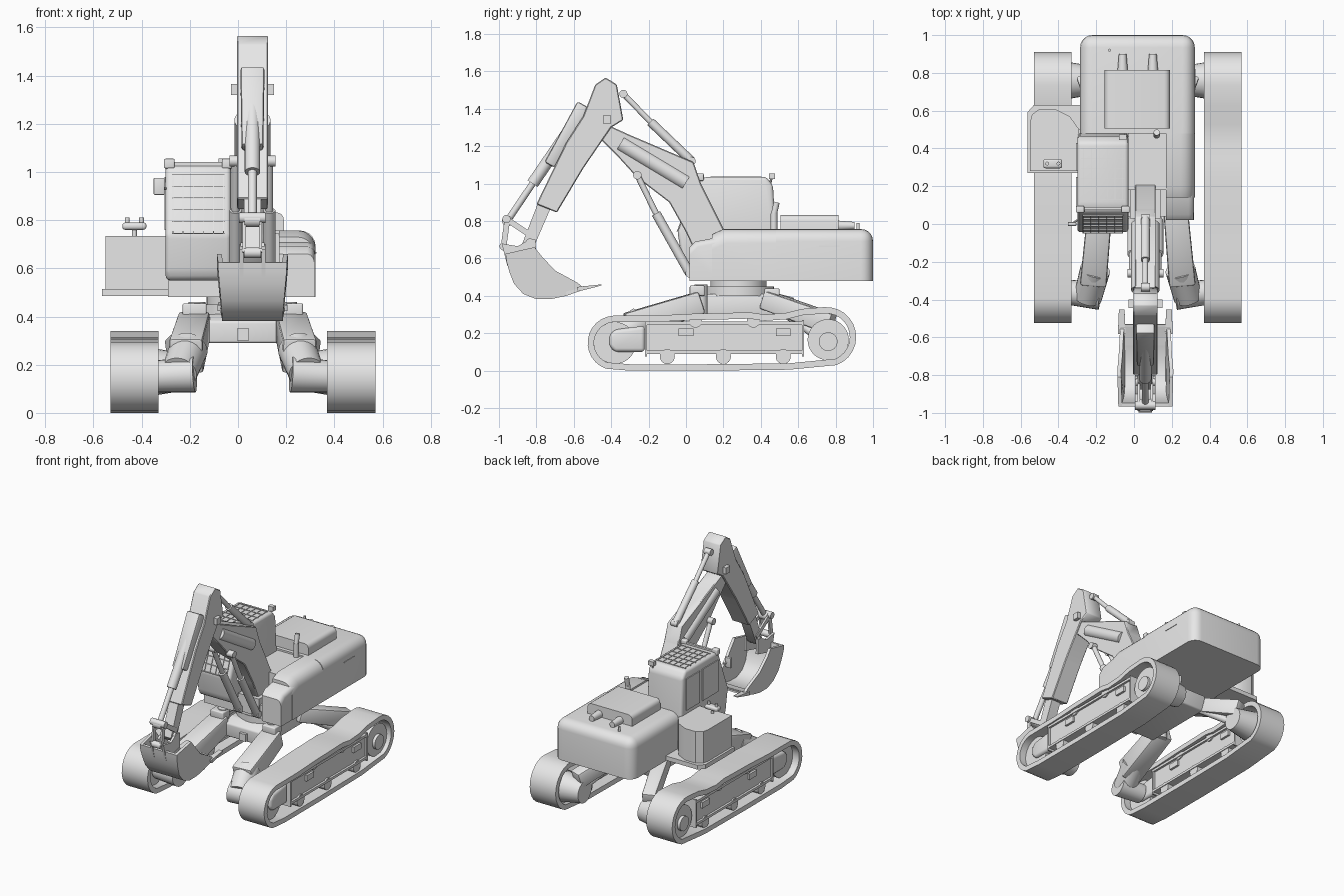
import bpy, bmesh, math
from mathutils import Vector

grey = bpy.data.materials.new("light_grey")
grey.diffuse_color = (0.8, 0.8, 0.8, 1)
CX, AX = 0.02, 0.06          # chassis centre line, digging arm centre line


def finish(name, bm, angle=35):
    bmesh.ops.recalc_face_normals(bm, faces=bm.faces[:])
    me = bpy.data.meshes.new(name)
    bm.to_mesh(me)
    bm.free()
    ob = bpy.data.objects.new(name, me)
    bpy.context.collection.objects.link(ob)
    me.materials.append(grey)
    bpy.ops.object.select_all(action='DESELECT')
    ob.select_set(True)
    bpy.context.view_layer.objects.active = ob
    bpy.ops.object.shade_smooth_by_angle(angle=math.radians(angle))
    return ob


def bevel(bm, r, pick=lambda e: True, seg=3):
    bmesh.ops.bevel(bm, geom=[e for e in bm.edges if pick(e)], offset=r,
                    segments=seg, profile=0.5, affect='EDGES')


def prism(name, pts, lo, hi, axis='x', r=0, pick=lambda e: True, seg=3):
    """Extrude a (y,z) outline along x, or an (x,y) outline along z."""
    bm = bmesh.new()
    put = (lambda p, t: (t, *p)) if axis == 'x' else (lambda p, t: (*p, t))
    a = [bm.verts.new(put(p, lo)) for p in pts]
    b = [bm.verts.new(put(p, hi)) for p in pts]
    bm.faces.new(a)
    bm.faces.new(b)
    for i in range(len(pts)):
        j = (i + 1) % len(pts)
        bm.faces.new((a[i], a[j], b[j], b[i]))
    bmesh.ops.recalc_face_normals(bm, faces=bm.faces[:])
    if r:
        bevel(bm, r, pick, seg)
    return finish(name, bm)


def box(name, x0, x1, y0, y1, z0, z1, **kw):
    return prism(name, [(y0, z0), (y1, z0), (y1, z1), (y0, z1)], x0, x1, **kw)


def cyl(name, p, q, r, r2=None, n=24):
    p, q = Vector(p), Vector(q)
    bm = bmesh.new()
    bmesh.ops.create_cone(bm, cap_ends=True, segments=n, radius1=r,
                          radius2=r if r2 is None else r2, depth=(q - p).length)
    bm.transform((q - p).to_track_quat('Z', 'Y').to_matrix().to_4x4())
    bmesh.ops.translate(bm, verts=bm.verts, vec=(p + q) / 2)
    return finish(name, bm)


def beam(name, p, q, w0, h0, w1, h1, r=0.012):
    """Tapered box from p to q, its width kept level."""
    p, q = Vector(p), Vector(q)
    d = (q - p).normalized()
    side = d.cross(Vector((0, 0, 1))).normalized()
    up = side.cross(d)
    bm = bmesh.new()
    rings = [[bm.verts.new(c + side * w * i / 2 + up * h * j / 2)
              for i, j in ((-1, -1), (1, -1), (1, 1), (-1, 1))]
             for c, w, h in ((p, w0, h0), (q, w1, h1))]
    for v in rings:
        bm.faces.new(v)
    for i in range(4):
        j = (i + 1) % 4
        bm.faces.new((rings[0][i], rings[0][j], rings[1][j], rings[1][i]))
    bmesh.ops.recalc_face_normals(bm, faces=bm.faces[:])
    if r:
        bevel(bm, r, seg=2)
    return finish(name, bm)


def ram(name, x, p, m, q, r, rod):
    """Hydraulic cylinder: barrel p-m, rod m-q, pins at both ends."""
    cyl(name + "_barrel", (x, *p), (x, *m), r)
    cyl(name + "_rod", (x, *m), (x, *q), rod)
    for e in (p, q):
        cyl(name + "_pin", (x - r, *e), (x + r, *e), r * 0.9)


def band(name, pts, t, x0, x1, closed=True):
    """Sheet of thickness t following a counter-clockwise (y,z) path."""
    n, bm, rows = len(pts), bmesh.new(), []
    for i, p in enumerate(pts):
        a = pts[i - 1] if closed or i else p
        b = pts[(i + 1) % n] if closed or i < n - 1 else p
        d = (Vector(b) - Vector(a)).normalized()
        q = (p[0] - d.y * t, p[1] + d.x * t)
        rows.append([bm.verts.new((x, *c)) for x, c in
                     ((x0, p), (x1, p), (x1, q), (x0, q))])
    for i in range(n if closed else n - 1):
        for k in range(4):
            m = (k + 1) % 4
            s, u = rows[i], rows[(i + 1) % n]
            bm.faces.new((s[k], s[m], u[m], u[k]))
    if not closed:
        bm.faces.new(rows[0])
        bm.faces.new(rows[-1])
    return finish(name, bm)


def arc(cy, cz, r, a0, a1, n):
    return [(cy + r * math.cos(math.radians(a0 + (a1 - a0) * i / n)),
             cz + r * math.sin(math.radians(a0 + (a1 - a0) * i / n))) for i in range(n + 1)]


# --- crawler tracks and legs, mirrored about the chassis centre
path = (arc(0.75, 0.18, 0.16, -70, 95, 12)
        + [(0.62, 0.33), (0.53, 0.308), (0.42, 0.30), (0.34, 0.312), (0.2, 0.308), (0.05, 0.305), (-0.15, 0.295)]
        + arc(-0.38, 0.148, 0.146, 95, 250, 12) + [(-0.3, 0.0), (0.1, 0.0), (0.55, 0.005)])
for s in (-1, 1):
    X = lambda d: CX + s * d
    span = sorted((X(0.35), X(0.55)))
    mid = X(0.45)
    band("track_belt", path, 0.034, *span)
    box("track_frame", mid - 0.075, mid + 0.075, -0.22, 0.63, 0.09, 0.262)
    for z in (0.09, 0.245):
        box("frame_flange", mid - 0.09, mid + 0.09, -0.22, 0.63, z, z + 0.017)
    for y in (-0.22, 0.62):
        box("frame_end_plate", mid - 0.09, mid + 0.09, y, y + 0.012, 0.075, 0.27)
    prism("idler_yoke", [(-0.22, 0.1), (-0.22, 0.24), (-0.38, 0.22), (-0.41, 0.19), (-0.41, 0.13), (-0.38, 0.1)],
          mid - 0.07, mid + 0.07, r=0.02)
    cyl("idler_wheel", (mid - 0.05, -0.38, 0.148), (mid + 0.05, -0.38, 0.148), 0.112, n=32)
    cyl("sprocket", (mid - 0.07, 0.76, 0.165), (mid + 0.07, 0.76, 0.165), 0.11, n=32)
    cyl("sprocket_hub", (mid - 0.09, 0.76, 0.155), (mid + 0.09, 0.76, 0.155), 0.05)
    for y in (-0.1, 0.2, 0.52):
        cyl("lower_roller", (mid - 0.085, y, 0.075), (mid + 0.085, y, 0.075), 0.04)
    for y in (0.05, 0.36):
        cyl("carrier_roller", (mid - 0.085, y, 0.265), (mid + 0.085, y, 0.265), 0.035)
    for y in (0.0, 0.52):
        box("frame_lug", mid - 0.09, mid + 0.09, y - 0.04, y + 0.04, 0.185, 0.225)
    # swinging legs
    beam("front_leg", (X(0.20), 0.08, 0.365), (X(0.235), -0.31, 0.235), 0.13, 0.12, 0.14, 0.15)
    cyl("front_leg_sleeve", (X(0.225), -0.24, 0.265), (X(0.265), -0.39, 0.165), 0.08, 0.075)
    cyl("front_leg_axle", (X(0.20), -0.38, 0.16), (X(0.38), -0.36, 0.15), 0.075, 0.065)
    box("leg_bracket", X(0.20) - 0.05, X(0.20) + 0.05, 0.02, 0.1, 0.40, 0.455, r=0.008)
    cyl("leg_pivot", (X(0.19), 0.08, 0.3), (X(0.19), 0.08, 0.46), 0.035)
    beam("rear_leg", (X(0.14), 0.42, 0.38), (X(0.28), 0.78, 0.25), 0.10, 0.10, 0.09, 0.11)
    cyl("rear_leg_brace", (X(0.14), 0.5, 0.33), (X(0.29), 0.74, 0.16), 0.025)
    box("rear_bracket", X(0.15) - 0.04, X(0.15) + 0.04, 0.42, 0.5, 0.34, 0.44, r=0.008)
    cyl("travel_motor", (X(0.23), 0.76, 0.17), (X(0.38), 0.76, 0.17), 0.075, 0.1)

# --- chassis centre and slewing ring
prism("carbody", [(0.04, 0.29), (0.55, 0.29), (0.58, 0.39), (0.5, 0.41), (0.1, 0.41), (0.04, 0.38)],
      CX - 0.15, CX + 0.15, r=0.01)
box("tow_lug", CX - 0.025, CX + 0.025, 0.02, 0.05, 0.30, 0.35)
cyl("slew_ring", (CX, 0.28, 0.40), (CX, 0.28, 0.45), 0.19, n=40)
cyl("slew_bearing", (CX, 0.28, 0.44), (CX, 0.28, 0.49), 0.15, n=40)

# --- upper body
def rear_or_top(e):
    a, b = (v.co for v in e.verts)
    rear = a.y > 0.99 and b.y > 0.99 and (abs(a.x - b.x) < 1e-4 or a.z + b.z > 1.5)
    return rear or (a.z > 0.75 and b.z > 0.75 and abs(a.x - b.x) < 1e-4)


box("counterweight", -0.285, 0.322, 0.48, 1.0, 0.48, 0.757, r=0.065, pick=rear_or_top, seg=5)
box("deck", -0.29, 0.3, 0.04, 0.5, 0.48, 0.575)
box("centre_cover", -0.03, 0.175, 0.18, 0.5, 0.5, 0.745)
box("boom_mount", -0.02, 0.14, 0.03, 0.2, 0.5, 0.62)
outer_top = lambda e: all(v.co.x > 0.3 and v.co.z > 0.65 for v in e.verts)
prism("side_housing", [(0.14, 0.48), (0.5, 0.48), (0.5, 0.757), (0.2, 0.757), (0.14, 0.73)],
      0.17, 0.322, r=0.075, seg=5, pick=outer_top)
prism("side_housing_step", [(0.02, 0.48), (0.18, 0.48), (0.18, 0.715), (0.05, 0.69), (0.02, 0.66)],
      0.17, 0.318, r=0.03, pick=outer_top)
box("engine_hood", -0.155, 0.19, 0.505, 0.815, 0.74, 0.832, r=0.03, seg=4,
    pick=lambda e: all(v.co.z > 0.8 for v in e.verts) and abs(e.verts[0].co.x - e.verts[1].co.x) < 1e-4)
for x in (-0.06, 0.1):
    cyl("rear_duct", (x, 0.8, 0.775), (x, 0.9, 0.775), 0.028, 0.02)
cyl("exhaust_pipe", (0.12, 0.47, 0.72), (0.12, 0.47, 0.84), 0.018)
cyl("exhaust_tip", (0.12, 0.47, 0.835), (0.12, 0.485, 0.9), 0.016)
cyl("rear_post", (-0.13, 0.92, 0.74), (-0.13, 0.92, 0.79), 0.008)
box("side_vent", 0.32, 0.326, 0.71, 0.82, 0.662, 0.668)

# --- left side platform with storage box, rounded at the rear
prism("platform", [(-0.565, 0.27), (-0.28, 0.27), (-0.28, 0.63), (-0.53, 0.63), (-0.565, 0.59)], 0.485, 0.515, 'z')
prism("storage_box", [(-0.55, 0.28), (-0.29, 0.28), (-0.29, 0.50), (-0.34, 0.57), (-0.42, 0.61), (-0.50, 0.61),
                      (-0.54, 0.58), (-0.55, 0.54)], 0.51, 0.735, 'z')
cyl("lamp_post", (-0.43, 0.32, 0.73), (-0.43, 0.32, 0.77), 0.01)
box("lamp", -0.48, -0.38, 0.295, 0.345, 0.76, 0.79, r=0.012)
for x in (-0.46, -0.4):
    cyl("lamp_knob", (x, 0.32, 0.78), (x, 0.32, 0.81), 0.01)

# --- cab
prism("cab", [(-0.02, 0.585), (-0.045, 0.74), (0.06, 1.02), (0.1, 1.035), (0.43, 1.035), (0.465, 0.99), (0.48, 0.74),
              (0.48, 0.55), (0.0, 0.55)], -0.3, -0.03, r=0.018)
slope = lambda t: (-0.046 + 0.092 * t, 0.745 + 0.245 * t)
for i in range(6):
    x = -0.27 + 0.042 * i
    beam("front_guard_upright", (x, *slope(0)), (x, *slope(1)), 0.003, 0.006, 0.003, 0.006, 0)
    t = i / 5
    box("front_guard_bar", -0.273, -0.057, slope(t)[0] - 0.004, slope(t)[0] + 0.004,
        slope(t)[1] - 0.0015, slope(t)[1] + 0.0015)
    box("roof_guard_bar", -0.28, -0.05, 0.13 + 0.054 * i, 0.133 + 0.054 * i, 1.03, 1.039)
    box("roof_guard_rail", x, x + 0.003, 0.13, 0.403, 1.03, 1.039)
box("roof_front_bar", -0.29, -0.035, 0.075, 0.09, 1.025, 1.042)
for x in (-0.285, -0.045):
    box("work_light", x - 0.022, x + 0.022, 0.06, 0.095, 1.015, 1.055, r=0.006)
box("door_window", -0.306, -0.298, 0.08, 0.25, 0.76, 0.98)
box("rear_side_window", -0.306, -0.298, 0.28, 0.43, 0.76, 0.98)
cyl("mirror_stay", (-0.3, 0.02, 0.93), (-0.33, 0.0, 0.94), 0.006, n=10)
box("mirror", -0.35, -0.305, -0.01, 0.01, 0.905, 0.975, r=0.004)
cyl("beacon_post", (-0.06, 0.45, 1.0), (-0.06, 0.46, 1.04), 0.006, n=10)
box("rear_light", -0.08, -0.04, 0.445, 0.475, 1.025, 1.055)

# --- boom and its rams
prism("boom", [(-0.46, 1.29), (-0.41, 1.31), (-0.3, 1.26), (0.04, 1.115), (0.08, 1.0), (0.21, 0.74), (0.19, 0.61),
               (0.06, 0.61), (0.0, 0.74), (-0.09, 0.9), (-0.26, 1.03), (-0.36, 1.14), (-0.46, 1.24)],
      AX - 0.055, AX + 0.055, r=0.005, seg=1)
for s in (-1, 1):
    ram("lift_ram", AX + s * 0.07, (0.02, 0.52), (-0.16, 0.84), (-0.26, 1.045), 0.025, 0.016)
    cyl("boom_side_tube", (AX + s * 0.033, -0.35, 1.215), (AX + s * 0.033, 0.0, 1.005), 0.042)
ram("stick_ram", AX, (0.03, 1.12), (-0.19, 1.33), (-0.335, 1.48), 0.024, 0.015)

# --- stick, bucket ram and linkage
prism("stick", [(-0.485, 1.53), (-0.43, 1.567), (-0.37, 1.53), (-0.335, 1.34), (-0.40, 1.30), (-0.55, 1.08),
                (-0.69, 0.845), (-0.80, 0.89), (-0.64, 1.22), (-0.55, 1.36)], AX - 0.065, AX + 0.065, r=0.005, seg=1)
box("stick_pin", AX - 0.09, AX + 0.09, -0.445, -0.4, 1.32, 1.365)
prism("stick_tip", [(-0.71, 0.9), (-0.79, 0.9), (-0.875, 0.68), (-0.84, 0.645), (-0.81, 0.67)], AX - 0.035, AX + 0.035)
beam("bucket_ram_guard", (AX, -0.545, 1.42), (AX, -0.73, 1.10), 0.1, 0.08, 0.09, 0.06)
ram("bucket_ram", AX, (-0.56, 1.38), (-0.82, 1.0), (-0.955, 0.80), 0.032, 0.018)
for s in (-1, 1):
    x = AX + s * 0.034
    beam("bucket_link", (x, -0.955, 0.81), (x, -0.975, 0.665), 0.013, 0.03, 0.013, 0.03, 0)
    beam("guide_link", (x, -0.96, 0.81), (x, -0.81, 0.71), 0.013, 0.03, 0.013, 0.03, 0)
    prism("bucket_ear", [(-0.985, 0.68), (-0.955, 0.56), (-0.80, 0.60), (-0.805, 0.70), (-0.84, 0.70), (-0.9, 0.665)],
          x + s * 0.012 - 0.008, x + s * 0.012 + 0.008)
for y, z, w in ((-0.96, 0.81, 0.055), (-0.975, 0.665, 0.035), (-0.835, 0.685, 0.05)):
    cyl("link_pin", (AX - w, y, z), (AX + w, y, z), 0.022)

# --- bucket: curved shell, side walls and lip, narrowing towards the floor
shell = [(-0.965, 0.625), (-0.96, 0.585), (-0.945, 0.53), (-0.92, 0.465), (-0.87, 0.41), (-0.80, 0.382),
         (-0.72, 0.383), (-0.64, 0.40), (-0.54, 0.435)]
narrow = lambda y, z: 0.1 * max(0, 0.6 - z) + 0.03 * max(0, -0.8 - y)
parts = [band("bucket_shell", shell, 0.018, AX - 0.147, AX + 0.147, closed=False)]
for s in (-1, 1):
    xs = sorted((AX + s * 0.128, AX + s * 0.148))
    parts.append(prism("bucket_side", shell + [(-0.58, 0.47), (-0.70, 0.535), (-0.77, 0.61), (-0.81, 0.66)], *xs))
    beam("corner_tooth", (AX + s * 0.125, -0.58, 0.435), (AX + s * 0.125, -0.452, 0.458), 0.04, 0.025, 0.03, 0.006, 0)
for ob in parts:
    for v in ob.data.vertices:
        v.co.x -= math.copysign(narrow(v.co.y, v.co.z), v.co.x - AX)
beam("bucket_lip", (AX, -0.64, 0.413), (AX, -0.53, 0.445), 0.26, 0.02, 0.27, 0.01, 0)
